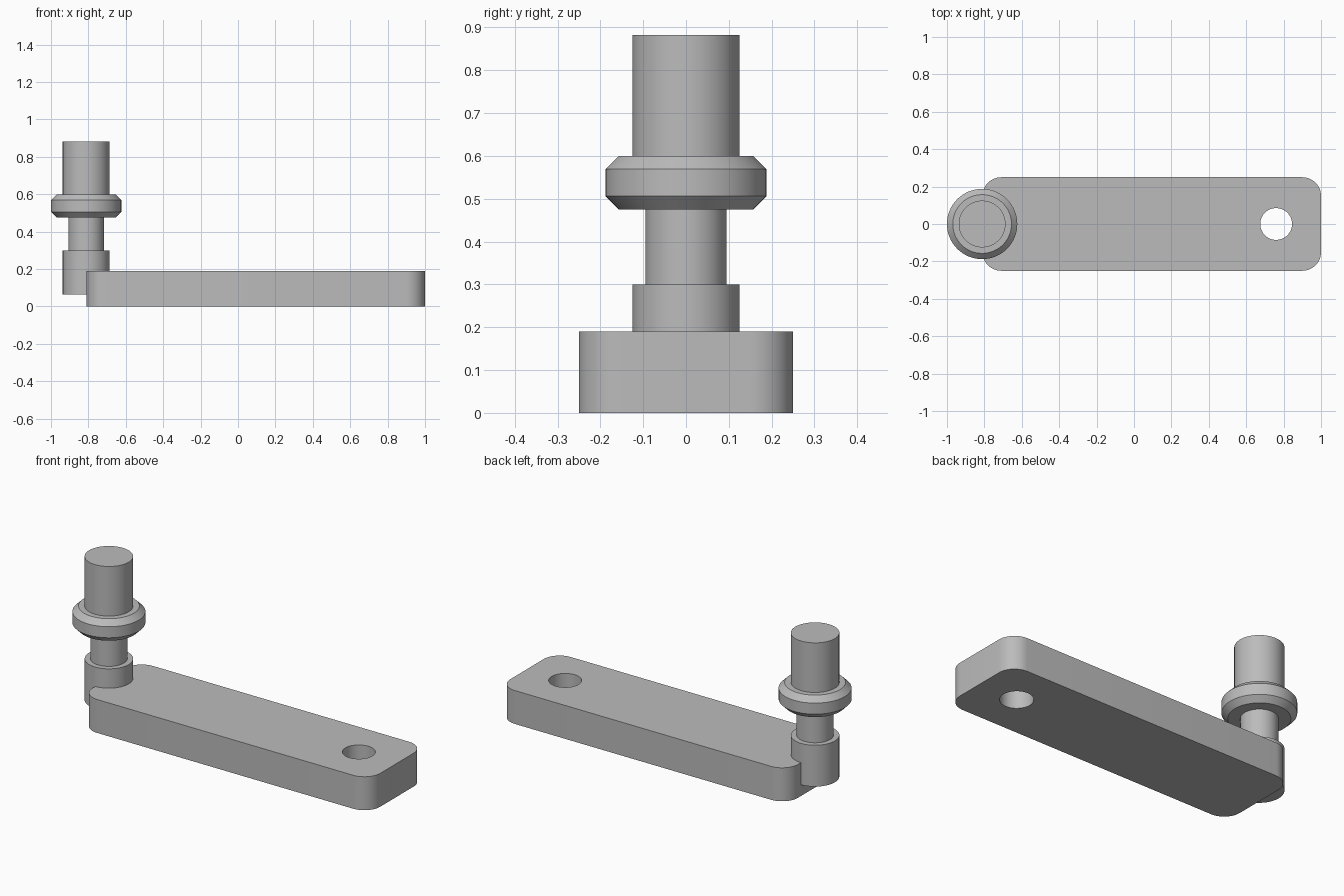
import bpy
import bmesh
from math import radians
from mathutils import Matrix

cube = bpy.data.objects.get("Cube")
if cube:
    bpy.data.objects.remove(cube, do_unlink=True)

# Single plain grey metal
grey = bpy.data.materials.new("grey metal")
grey.use_nodes = True
colour = (0.5, 0.5, 0.5, 1)
grey.diffuse_color = colour
grey.node_tree.nodes["Principled BSDF"].inputs["Base Color"].default_value = colour


def make_object(name, bm, location):
    bmesh.ops.recalc_face_normals(bm, faces=bm.faces)
    mesh = bpy.data.meshes.new(name)
    bm.to_mesh(mesh)
    bm.free()
    obj = bpy.data.objects.new(name, mesh)
    obj.location = location
    mesh.materials.append(grey)
    bpy.context.collection.objects.link(obj)
    return obj


def smooth(obj):
    bpy.ops.object.select_all(action='DESELECT')
    obj.select_set(True)
    bpy.context.view_layer.objects.active = obj
    bpy.ops.object.shade_smooth_by_angle(angle=radians(30))


def lathe(name, profile, location, steps=64):
    """Spin a radius/height profile around z; it starts and ends on the axis."""
    bm = bmesh.new()
    verts = [bm.verts.new((r, 0, z)) for r, z in profile]
    edges = [bm.edges.new(pair) for pair in zip(verts, verts[1:])]
    bmesh.ops.spin(bm, geom=verts + edges, axis=(0, 0, 1), cent=(0, 0, 0),
                   angle=radians(360), steps=steps)
    bmesh.ops.remove_doubles(bm, verts=bm.verts, dist=0.0001)
    return make_object(name, bm, location)


# Arm: flat bar with rounded vertical corners
length, width, height = 1.81, 0.5, 0.19
bm = bmesh.new()
bmesh.ops.create_cube(bm, size=1, matrix=Matrix.Diagonal((length, width, height, 1)))
upright = [e for e in bm.edges if abs(e.verts[0].co.z - e.verts[1].co.z) > 0.1]
bmesh.ops.bevel(bm, geom=upright, offset=0.1, segments=12, profile=0.5, affect='EDGES')
arm = make_object("arm", bm, (1 - length / 2, 0, height / 2))

# Through hole near the far end of the arm
cutter = lathe("hole_cutter", [(0, -0.2), (0.085, -0.2), (0.085, 0.2), (0, 0.2)],
               (0.76, 0, height / 2))
cutter.hide_render = True
cut = arm.modifiers.new("hole", 'BOOLEAN')
cut.object = cutter
cut.solver = 'EXACT'
bpy.context.view_layer.objects.active = arm
bpy.ops.object.modifier_apply(modifier=cut.name)
bpy.data.objects.remove(cutter, do_unlink=True)
smooth(arm)

# Pin: stepped shaft with a chamfered collar
pin = lathe("pin", [
    (0, 0.065), (0.125, 0.065), (0.125, 0.3),
    (0.095, 0.3), (0.095, 0.475),
    (0.157, 0.475), (0.188, 0.506), (0.188, 0.569), (0.157, 0.6),
    (0.125, 0.6), (0.125, 0.882), (0, 0.882)], (-0.812, 0, 0))
smooth(pin)
